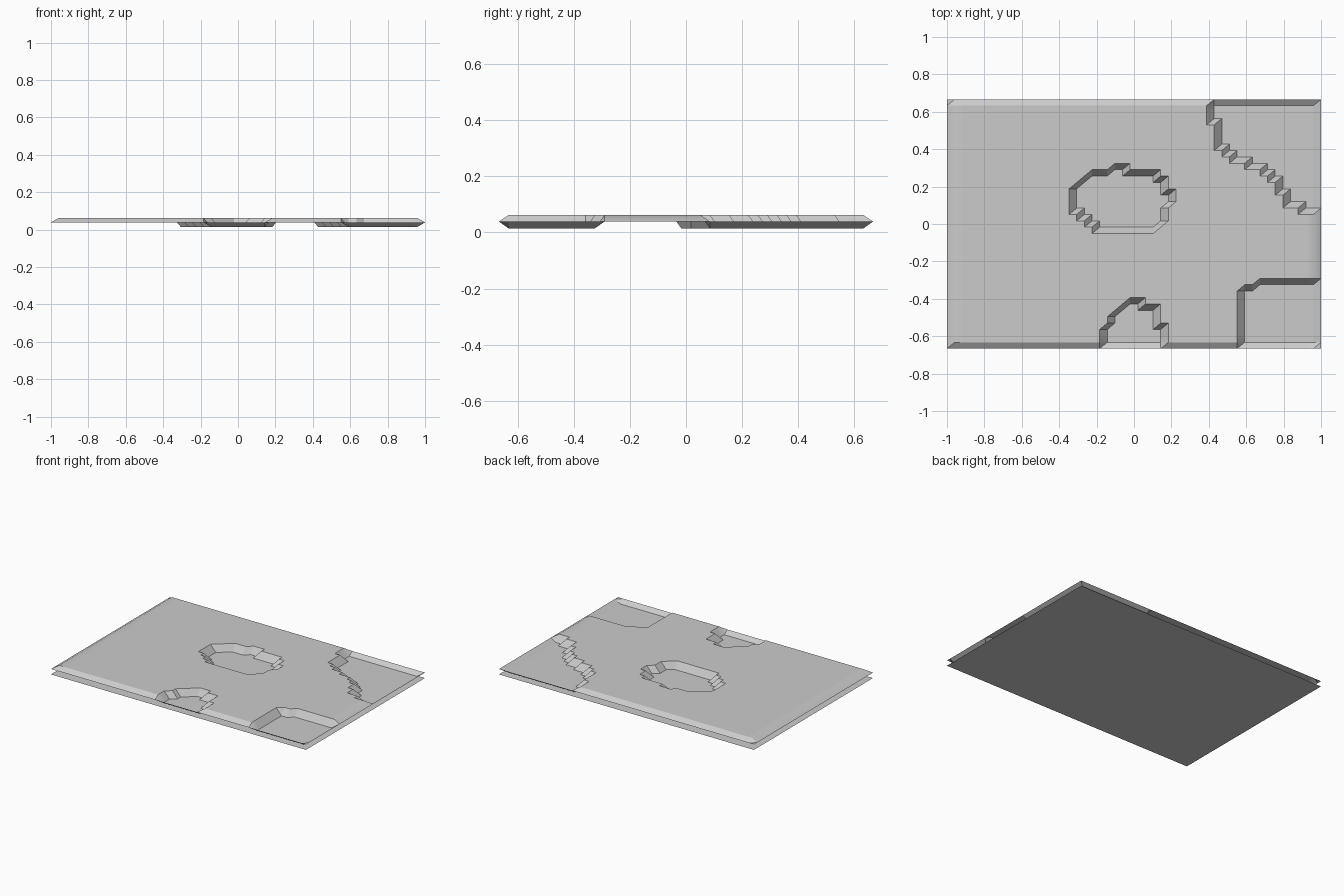
import bpy
import bmesh
import math

if "Cube" in bpy.data.objects:
    bpy.data.objects.remove(bpy.data.objects["Cube"], do_unlink=True)

COLUMNS, ROWS = 50, 40
WIDTH, DEPTH = 2.0, 1.333
HIGH, RIM, LOW = 0.062, 0.0385, 0.0145
LAST = COLUMNS - 1

# One grey for the whole model
grey = bpy.data.materials.new("stone grey")
grey.use_nodes = True
grey.diffuse_color = (0.6, 0.6, 0.6, 1)
grey.node_tree.nodes["Principled BSDF"].inputs["Base Color"].default_value = grey.diffuse_color

# Sunken areas: first row, then the first and last sunken column of every row
centre_basin = (19, [20, 19, 18, 17, 17, 17, 17, 18, 19, 22],
                    [27, 28, 28, 28, 29, 29, 28, 28, 27, 23])
front_bay = (0, [21] * 4 + [22, 22, 23, 24], [28] * 4 + [27] * 3 + [25])
left_front_corner = (0, [39] * 10 + [41], [LAST] * 11)
left_back_corner = (22, [47, 45, 45, 44, 44, 43, 42, 40, 38, 37] + [36] * 4 + [35] * 4,
                        [LAST] * 18)

sunken = set()
for first_row, starts, ends in (centre_basin, front_bay, left_front_corner, left_back_corner):
    for offset, (start, end) in enumerate(zip(starts, ends)):
        sunken.update((i, first_row + offset) for i in range(start, end + 1))


def height(i, j):
    """Outer rim lies halfway between the plateau and the basins."""
    if i in (0, LAST) or j in (0, ROWS - 1):
        return RIM
    return LOW if (i, j) in sunken else HIGH


def make_object(name, bm):
    mesh = bpy.data.meshes.new(name)
    bm.to_mesh(mesh)
    bm.free()
    mesh.materials.append(grey)
    obj = bpy.data.objects.new(name, mesh)
    bpy.context.collection.objects.link(obj)
    return obj


# Terrain sheet: triangulated height grid
bm = bmesh.new()
grid = [[bm.verts.new((WIDTH * (i / LAST - 0.5),
                       DEPTH * (j / (ROWS - 1) - 0.5),
                       height(i, j)))
         for i in range(COLUMNS)] for j in range(ROWS)]
for lower, upper in zip(grid, grid[1:]):
    for i in range(LAST):
        bm.faces.new((lower[i], lower[i + 1], upper[i + 1]))
        bm.faces.new((lower[i], upper[i + 1], upper[i]))
terrain = make_object("terrain_surface", bm)

bpy.ops.object.select_all(action="DESELECT")
terrain.select_set(True)
bpy.context.view_layer.objects.active = terrain
bpy.ops.object.shade_smooth_by_angle(angle=math.radians(30))

# Flat base sheet below the terrain, facing down
bm = bmesh.new()
corners = [(-1, -1), (-1, 1), (1, 1), (1, -1)]
bm.faces.new([bm.verts.new((x * WIDTH / 2, y * DEPTH / 2, 0)) for x, y in corners])
make_object("base_sheet", bm)
